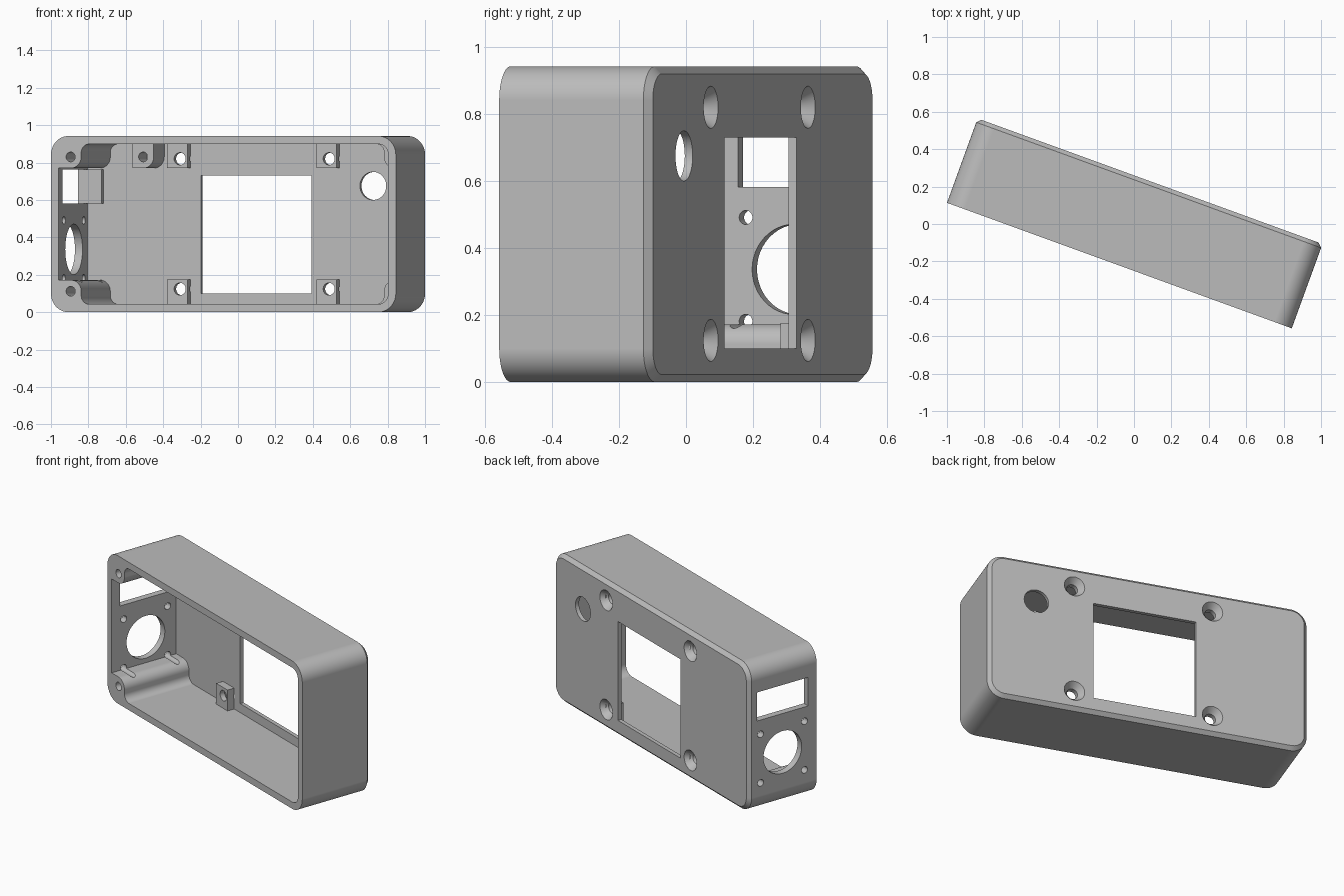
import bpy, bmesh
from math import sin, cos, pi, radians
from mathutils import Matrix

if "Cube" in bpy.data.objects:
    bpy.data.objects.remove(bpy.data.objects["Cube"], do_unlink=True)

# Main dimensions, in the frame of the case: x along, y deep (open at 0), z up
L, D, H = 1.962, 0.48, 0.942
WALL, FLOOR, CHAMFER = 0.043, 0.455, 0.022
BEFORE = -0.1


def loft(name, sections):
    """Skin equal-length rings of 3D points and cap both ends."""
    bm = bmesh.new()
    rings = [[bm.verts.new(p) for p in s] for s in sections]
    n = len(rings[0])
    for a, b in zip(rings, rings[1:]):
        for i in range(n):
            j = (i + 1) % n
            bm.faces.new((a[i], a[j], b[j], b[i]))
    bm.faces.new(rings[0])
    bm.faces.new(rings[-1])
    bmesh.ops.recalc_face_normals(bm, faces=bm.faces)
    mesh = bpy.data.meshes.new(name)
    bm.to_mesh(mesh)
    bm.free()
    obj = bpy.data.objects.new(name, mesh)
    bpy.context.collection.objects.link(obj)
    return obj


def arc(cx, cz, r, start, end, n=14):
    angles = [radians(start + (end - start) * i / n) for i in range(n + 1)]
    return [(cx + r * cos(a), cz + r * sin(a)) for a in angles]


def rounded(x0, x1, z0, z1, r):
    return (arc(x1 - r, z1 - r, r, 0, 90) + arc(x0 + r, z1 - r, r, 90, 180)
            + arc(x0 + r, z0 + r, r, 180, 270) + arc(x1 - r, z0 + r, r, 270, 360))


def at_y(points, y):
    return [(x, y, z) for x, z in points]


def prism(name, points, y0, y1):
    return loft(name, [at_y(points, y0), at_y(points, y1)])


def box(name, x0, x1, y0, y1, z0, z1):
    return prism(name, [(x0, z0), (x1, z0), (x1, z1), (x0, z1)], y0, y1)


def circle(cx, cz, r, n=48):
    return [(cx + r * cos(2 * pi * i / n), cz + r * sin(2 * pi * i / n)) for i in range(n)]


def side_hole(y, z, r, x1):
    ring = circle(y, z, r)
    return loft("side_hole", [[(x, a, b) for a, b in ring] for x in (BEFORE, x1)])


def cut(target, tool):
    """Subtract the tool from the target and discard the tool."""
    mod = target.modifiers.new("cut", 'BOOLEAN')
    mod.operation = 'DIFFERENCE'
    mod.solver = 'EXACT'
    mod.object = tool
    bpy.context.view_layer.objects.active = target
    bpy.ops.object.modifier_apply(modifier=mod.name)
    bpy.data.objects.remove(tool, do_unlink=True)


# Screw post outline: round nose with a fillet running into the wall
PC, PR, PF = 0.112, 0.06, 0.045


def post_outline(right=False, top=False):
    nose = PC + PR
    pts = [(-0.05, -0.05), (nose + PF, -0.05)]
    pts += arc(nose + PF, WALL + PF, PF, 270, 180)
    pts += arc(PC, PC, PR, 0, 90) + [(-0.05, nose)]
    return [(L - x if right else x, H - z if top else z) for x, z in pts]


# Outer shell with a chamfered back edge
c = CHAMFER
outer = rounded(0, L, 0, H, 0.1)
inset = rounded(c, L - c, c, H - c, 0.1 - c)
case = loft("enclosure_case", [at_y(outer, 0), at_y(outer, D - c), at_y(inset, D)])

# Cavity, reduced by every solid that stands inside it
cavity = prism("cavity", rounded(WALL, L - WALL, WALL, H - WALL, 0.057), BEFORE, FLOOR)
SHORT = 0.29
for top in (False, True):
    cut(cavity, prism("left_post", post_outline(False, top), -0.2, 0.6))
    cut(cavity, prism("right_post", post_outline(True, top), SHORT, 0.6))

MID = 0.419
mid_outline = [(MID - PR, 1.0), (MID - PR, H - PC - PR)]
mid_outline += arc(MID, H - PC, PR, 270, 360) + [(MID + PR, 1.0)]
cut(cavity, prism("middle_post", mid_outline, SHORT, 0.6))

SCREW_X, SCREW_Z = (0.585, 1.433), (0.124, 0.82)
for x in SCREW_X:
    cut(cavity, box("low_boss", x - 0.072, x + 0.042, 0.408, 0.6, -0.1, 0.176))
    cut(cavity, box("high_boss", x - 0.072, x + 0.042, 0.408, 0.6, 0.772, 1.1))
cut(cavity, box("connector_rest", -0.1, 0.134, 0.412, 0.6, 0.582, 0.764))
cut(case, cavity)

# Display window and button hole in the back panel
cut(case, box("window", 0.687, 1.316, 0.43, 0.6, 0.1, 0.73))
cut(case, prism("button_hole", circle(1.667, 0.675, 0.075), 0.43, 0.6))

# Countersunk screw holes through the bosses
for x in SCREW_X:
    for z in SCREW_Z:
        steps = [(0.033, 0.35), (0.033, 0.44), (0.0705, 0.49)]
        cut(case, loft("countersink", [at_y(circle(x, z, r), y) for r, y in steps]))

# Connector slot, round opening and its four fixing holes in the left end
cut(case, box("slot", BEFORE, 0.3, 0.06, 0.42, 0.582, 0.764))
OY, OZ, STEP = 0.24, 0.336, 0.155
cut(case, side_hole(OY, OZ, 0.135, 0.1))
for sy in (-1, 1):
    for sz in (-1, 1):
        cut(case, side_hole(OY + sy * STEP, OZ + sz * STEP, 0.021, 0.2))

# Pilot holes in the posts
for x, z, y0, y1 in ((PC, PC, BEFORE, 0.25), (PC, H - PC, BEFORE, 0.25),
                     (MID, H - PC, 0.2, 0.41),
                     (L - PC, PC, 0.2, 0.41), (L - PC, H - PC, 0.2, 0.41)):
    cut(case, prism("pilot_hole", circle(x, z, 0.026), y0, y1))

# Single grey finish
grey = bpy.data.materials.new("plain_grey")
grey.use_nodes = True
colour = (0.5, 0.5, 0.5, 1)
grey.diffuse_color = colour
grey.node_tree.nodes["Principled BSDF"].inputs["Base Color"].default_value = colour
case.data.materials.clear()
case.data.materials.append(grey)
for face in case.data.polygons:
    face.material_index = 0

# Smooth the round surfaces, then turn the case to its resting angle
bpy.ops.object.select_all(action='DESELECT')
case.select_set(True)
bpy.context.view_layer.objects.active = case
bpy.ops.object.shade_smooth_by_angle(angle=radians(25))
weighted = case.modifiers.new("weighted_normals", 'WEIGHTED_NORMAL')
weighted.keep_sharp = True
case.matrix_world = Matrix.Translation((-1, 0.1133, 0)) @ Matrix.Rotation(radians(-20), 4, 'Z')
